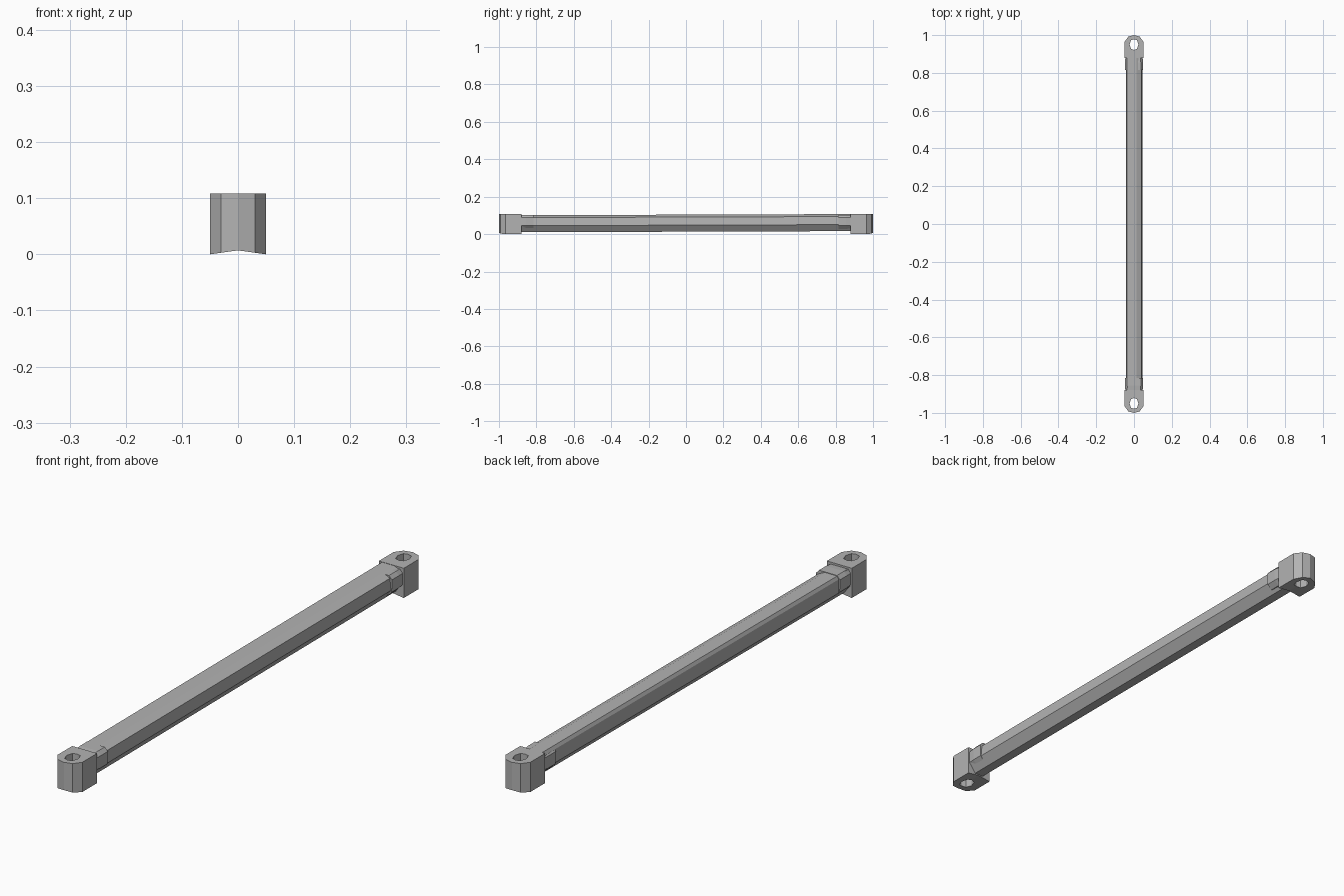
import bpy, bmesh

cube = bpy.data.objects.get("Cube")
if cube:
    bpy.data.objects.remove(cube, do_unlink=True)

GREY = (0.45, 0.45, 0.45, 1.0)
metal = bpy.data.materials.new("grey metal")
metal.use_nodes = True
metal.diffuse_color = GREY
metal.node_tree.nodes["Principled BSDF"].inputs["Base Color"].default_value = GREY


def finish(name, bm):
    bmesh.ops.recalc_face_normals(bm, faces=bm.faces)
    mesh = bpy.data.meshes.new(name)
    bm.to_mesh(mesh)
    bm.free()
    mesh.materials.append(metal)
    obj = bpy.data.objects.new(name, mesh)
    bpy.context.collection.objects.link(obj)
    return obj


def bridge(bm, a, b):
    n = len(a)
    for i in range(n):
        j = (i + 1) % n
        bm.faces.new((a[i], a[j], b[j], b[i]))


def loft(name, stations):
    """Skin a row of equal-length (x, z) profiles, each given with its y."""
    bm = bmesh.new()
    rings = [[bm.verts.new((x, y, z)) for x, z in prof] for y, prof in stations]
    for a, b in zip(rings, rings[1:]):
        bridge(bm, a, b)
    bm.faces.new(rings[0])
    bm.faces.new(rings[-1])
    return finish(name, bm)


# Long faceted bar, rising slightly towards the back
bar = [(-0.037, 0.101), (0.012, 0.101), (0.04, 0.088), (0.044, 0.045),
       (0.018, 0.01), (-0.018, 0.01), (-0.042, 0.04), (-0.043, 0.09)]
raised = [(x, z + 0.006) for x, z in bar]
loft("bar", [(-0.89, bar), (0.89, raised)])

# Collars where the bar enters the end lugs
collar = [(-0.036, 0.103), (0.036, 0.103), (0.048, 0.09), (0.047, 0.045),
          (0.03, 0.028), (-0.03, 0.028), (-0.047, 0.045), (-0.048, 0.09)]
neck = [(x * 0.94, 0.06 + (z - 0.06) * 0.94) for x, z in collar]

# Lug outline and pin hole, as (x, distance from the middle)
outline = [(-0.05, 0.88), (0, 0.88), (0.05, 0.88), (0.05, 0.965),
           (0.03, 0.992), (0, 1.0), (-0.03, 0.992), (-0.05, 0.965)]
hole = [(-0.016, 0.927), (0, 0.922), (0.016, 0.927), (0.023, 0.95),
        (0.016, 0.973), (0, 0.978), (-0.016, 0.973), (-0.023, 0.95)]


def lug(name, side):
    bm = bmesh.new()

    def ring(points, top):
        return [bm.verts.new((x, side * y, 0.108 if top else 0.007 - 0.14 * abs(x)))
                for x, y in points]
    ot, ob = ring(outline, True), ring(outline, False)
    ht, hb = ring(hole, True), ring(hole, False)
    for a, b in ((ot, ob), (ob, hb), (hb, ht), (ht, ot)):
        bridge(bm, a, b)
    finish(name, bm)


for label, side in (("front", -1), ("back", 1)):
    lug(label + "_lug", side)
    loft(label + "_collar", [(side * 0.815, collar), (side * 0.855, collar),
                             (side * 0.885, neck)])
